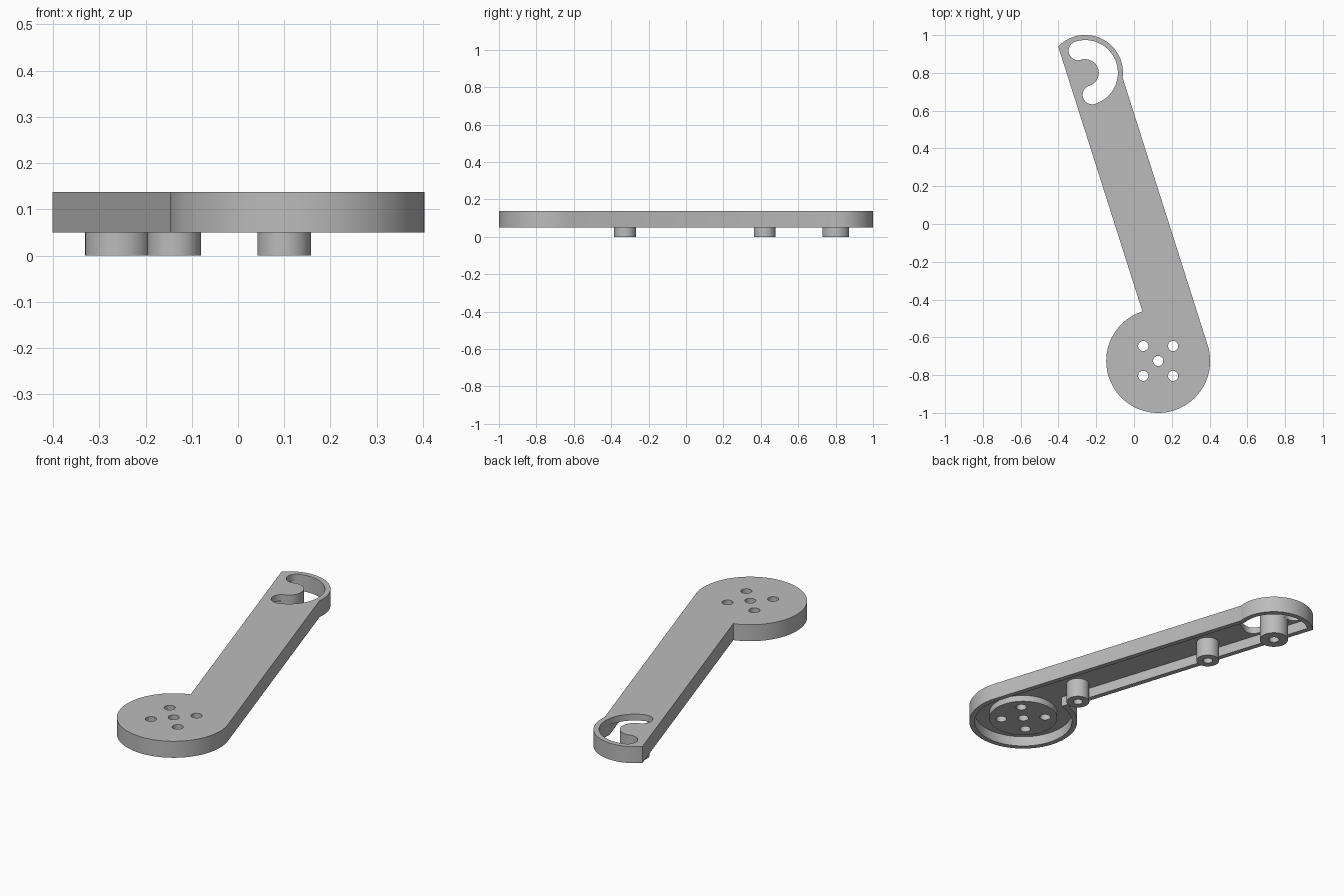
import bpy, bmesh
from math import sin, cos, acos, pi
from mathutils import Vector

old = bpy.data.objects.get("Cube")
if old:
    bpy.data.objects.remove(old, do_unlink=True)

grey = bpy.data.materials.new("plain_grey")
grey.use_nodes = True
colour = (0.5, 0.5, 0.5, 1)
grey.diffuse_color = colour
grey.node_tree.nodes["Principled BSDF"].inputs["Base Color"].default_value = colour

# Main dimensions; the arm frame has its origin at the disc centre, v along the arm
DISC = Vector((0.128, -0.725))
ACROSS, ALONG = Vector((0.953, 0.303)), Vector((-0.303, 0.953))
DISC_R, HEAD_R, WALL = 0.275, 0.2, 0.027
AXIS_U, HEAD_V = 0.094, 1.571
PIVOT_R, SLOT_R = 0.072, HEAD_R - WALL
Z_WALL, Z_PLATE, Z_TOP = 0.05, 0.104, 0.138


def to_world(points):
    return [DISC + ACROSS * u + ALONG * v for u, v in points]


def arc(cu, cv, r, a0, a1, n):
    return [(cu + r * cos(a0 + (a1 - a0) * i / n),
             cv + r * sin(a0 + (a1 - a0) * i / n)) for i in range(n + 1)]


def circle(centre, r, n=64):
    return [Vector(p) for p in arc(centre[0], centre[1], r, 0, 2 * pi, n)[:-1]]


def outline(inset):
    """Disc, straight arm and clipped round head, shrunk by inset."""
    big, small = DISC_R - inset, HEAD_R - inset
    disc = arc(0, 0, big, 0, acos(inset / big) - 2 * pi, 96)
    head = arc(AXIS_U, HEAD_V, small, acos((inset - AXIS_U) / small),
               -acos((big - AXIS_U) / small), 64)
    return to_world(disc + head)


def slot():
    """Half-ring slot with round ends around the pivot."""
    mid, cap = (SLOT_R + PIVOT_R) / 2, (SLOT_R - PIVOT_R) / 2
    h = pi / 2
    pts = arc(AXIS_U, HEAD_V, SLOT_R, h, -h, 48)[:-1]
    pts += arc(AXIS_U, HEAD_V - mid, cap, -h, -3 * h, 20)[:-1]
    pts += arc(AXIS_U, HEAD_V, PIVOT_R, -h, h, 32)[:-1]
    pts += arc(AXIS_U, HEAD_V + mid, cap, -h, -3 * h, 20)[:-1]
    return to_world(pts)


def slab(name, loops, z0, z1):
    """Extrude an outer loop with inner holes from z0 to z1."""
    curve = bpy.data.curves.new(name + "_profile", "CURVE")
    curve.dimensions = "2D"
    curve.fill_mode = "BOTH"
    curve.extrude = (z1 - z0) / 2
    for loop in loops:
        spline = curve.splines.new("POLY")
        spline.points.add(len(loop) - 1)
        for point, p in zip(spline.points, loop):
            point.co = (p.x, p.y, 0, 1)
        spline.use_cyclic_u = True
    helper = bpy.data.objects.new(name + "_profile", curve)
    bpy.context.collection.objects.link(helper)
    graph = bpy.context.evaluated_depsgraph_get()
    mesh = bpy.data.meshes.new_from_object(helper.evaluated_get(graph))
    bpy.data.objects.remove(helper, do_unlink=True)

    bm = bmesh.new()
    bm.from_mesh(mesh)
    bmesh.ops.remove_doubles(bm, verts=bm.verts, dist=1e-5)
    bmesh.ops.recalc_face_normals(bm, faces=bm.faces)
    bmesh.ops.translate(bm, verts=bm.verts, vec=(0, 0, (z0 + z1) / 2))
    bm.to_mesh(mesh)
    bm.free()
    mesh.materials.clear()
    mesh.materials.append(grey)
    ob = bpy.data.objects.new(name, mesh)
    bpy.context.collection.objects.link(ob)
    bpy.ops.object.select_all(action="DESELECT")
    ob.select_set(True)
    bpy.context.view_layer.objects.active = ob
    bpy.ops.object.shade_smooth_by_angle(angle=0.6)
    return ob


# Five screw holes through the disc
step = 0.079
offsets = [(0, 0)] + [(sx * step, sy * step) for sx in (-1, 1) for sy in (-1, 1)]
holes = [circle(DISC + Vector(o), 0.027, 32) for o in offsets]

# Top plate, hollow side wall and the raised boss under the disc
slab("top_plate", [outline(0), slot()] + holes, Z_PLATE, Z_TOP)
slab("side_wall", [outline(0), outline(WALL)], Z_WALL, Z_PLATE)
slab("disc_boss", [circle(DISC, 0.173)] + holes, 0.07, Z_PLATE)

# Hollow standoffs below the arm
for name, v, r, bore in (("lower_standoff", 0.389, 0.058, 0.024),
                         ("upper_standoff", 1.172, 0.058, 0.024),
                         ("pivot_standoff", HEAD_V, PIVOT_R, 0.026)):
    centre = to_world([(AXIS_U, v)])[0]
    slab(name, [circle(centre, r), circle(centre, bore, 32)], 0, Z_PLATE)
